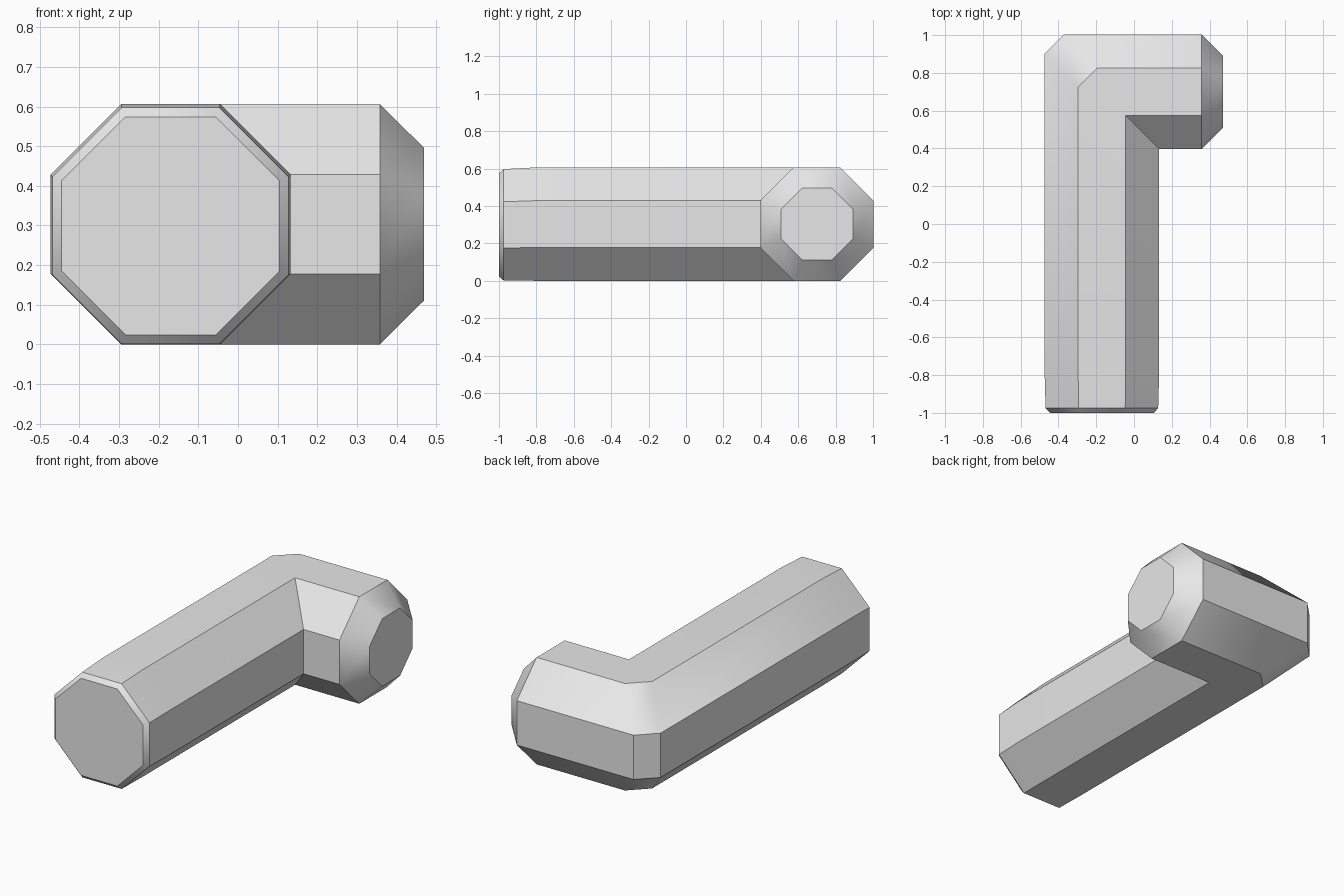
import bpy
import bmesh
from math import cos, sin, pi, radians

if "Cube" in bpy.data.objects:
    bpy.data.objects.remove(bpy.data.objects["Cube"])

grey = bpy.data.materials.new("plain grey")
grey.use_nodes = True
colour = (0.8, 0.8, 0.8, 1)
grey.diffuse_color = colour
grey.node_tree.nodes["Principled BSDF"].inputs["Base Color"].default_value = colour

HALF, MID_Z = 0.303, 0.303      # half width of the bar and its axis height
AXIS_X, AXIS_Y = -0.17, 0.70    # axes of the long bar and the short arm
CHAMFER = 0.10                  # cut off the outside of the bend


def octagon(half):
    """Across/up offsets of a flat-topped octagon."""
    r = half / cos(pi / 8)
    return [(r * cos(pi / 8 + i * pi / 4), r * sin(pi / 8 + i * pi / 4)) for i in range(8)]


def bar_ring(y, half, z):
    return [(AXIS_X + u, y, z + v) for u, v in octagon(half)]


def arm_ring(x, half):
    return [(x, AXIS_Y - u, MID_Z + v) for u, v in octagon(half)]


# Mitred bend: inside points coincide, outside points are chamfered
bend_in = [(AXIS_X + u, AXIS_Y - u - (CHAMFER if u < 0 else 0), MID_Z + v)
           for u, v in octagon(HALF)]
bend_out = [(AXIS_X + u + (CHAMFER if u < 0 else 0), AXIS_Y - u, MID_Z + v)
            for u, v in octagon(HALF)]

rings = [
    bar_ring(-1.0, 0.275, 0.299),     # front end face
    bar_ring(-0.975, 0.298, 0.299),   # front bevel
    bar_ring(-0.80, HALF, MID_Z),     # full width
    bend_in, bend_out,
    arm_ring(0.358, HALF),            # start of the arm's bevel
    arm_ring(0.47, 0.192),            # arm end face
]

# Skin the rings into one closed bent bar
bm = bmesh.new()
loops = [[bm.verts.new(p) for p in ring] for ring in rings]
for a, b in zip(loops, loops[1:]):
    for i in range(8):
        j = (i + 1) % 8
        bm.faces.new((a[i], a[j], b[j], b[i]))
bm.faces.new(loops[0])
bm.faces.new(loops[-1])
bmesh.ops.remove_doubles(bm, verts=bm.verts[:], dist=0.0005)
bmesh.ops.recalc_face_normals(bm, faces=bm.faces[:])

mesh = bpy.data.meshes.new("bent_bar")
bm.to_mesh(mesh)
bm.free()
mesh.materials.append(grey)
bar = bpy.data.objects.new("bent_bar", mesh)
bpy.context.collection.objects.link(bar)

# Sharp octagon edges, soft blends across the shallow ones
bpy.context.view_layer.objects.active = bar
bar.select_set(True)
bpy.ops.object.shade_smooth_by_angle(angle=radians(35))
